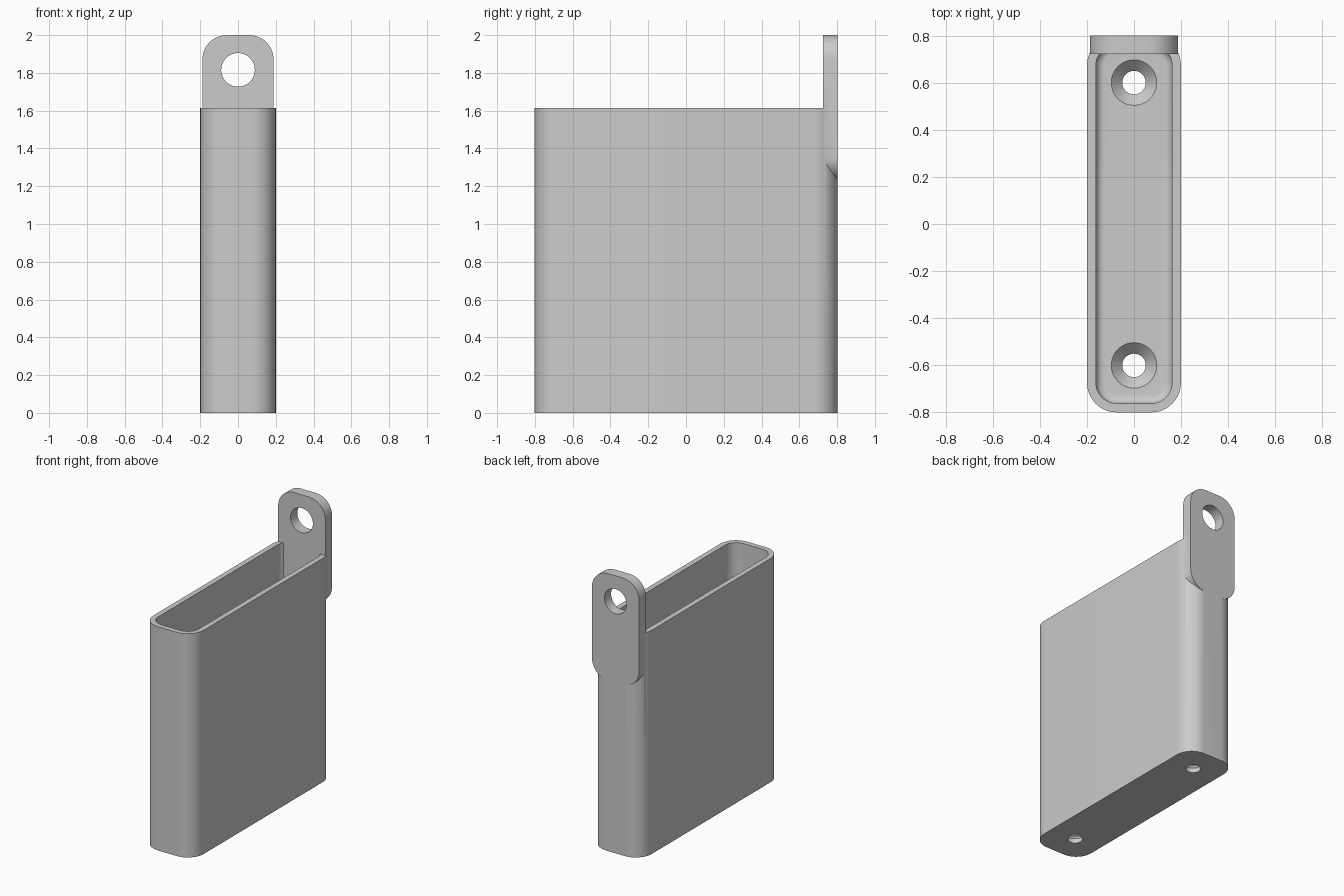
import bpy
import bmesh
from math import sin, cos, pi, radians
from mathutils import Matrix, Vector

if "Cube" in bpy.data.objects:
    bpy.data.objects.remove(bpy.data.objects["Cube"], do_unlink=True)

GREY = (0.6, 0.6, 0.6, 1.0)
grey = bpy.data.materials.new("plain grey")
grey.use_nodes = True
grey.diffuse_color = GREY
grey.node_tree.nodes["Principled BSDF"].inputs["Base Color"].default_value = GREY


def rounded_rect(hx, hy, r, z, steps=12):
    """Counter-clockwise rounded rectangle outline at height z."""
    pts = []
    for q, (sx, sy) in enumerate([(1, 1), (-1, 1), (-1, -1), (1, -1)]):
        for i in range(steps + 1):
            a = (q + i / steps) * pi / 2
            pts.append(Vector((sx * (hx - r) + r * cos(a), sy * (hy - r) + r * sin(a), z)))
    return pts


def circle(r, z, n=48):
    return [Vector((r * cos(2 * pi * i / n), r * sin(2 * pi * i / n), z)) for i in range(n)]


def loft(name, outlines, matrix=Matrix()):
    """Closed solid skinned through a stack of outlines."""
    bm = bmesh.new()
    rings = [[bm.verts.new(matrix @ p) for p in o] for o in outlines]
    for low, high in zip(rings, rings[1:]):
        n = len(low)
        for i in range(n):
            j = (i + 1) % n
            bm.faces.new((low[i], low[j], high[j], high[i]))
    bm.faces.new(rings[0][::-1])
    bm.faces.new(rings[-1])
    bmesh.ops.recalc_face_normals(bm, faces=bm.faces)
    mesh = bpy.data.meshes.new(name)
    bm.to_mesh(mesh)
    bm.free()
    mesh.materials.append(grey)
    obj = bpy.data.objects.new(name, mesh)
    bpy.context.collection.objects.link(obj)
    return obj


def activate(obj):
    bpy.ops.object.select_all(action='DESELECT')
    obj.select_set(True)
    bpy.context.view_layer.objects.active = obj


def combine(obj, other, operation):
    """Apply a boolean and drop the helper object."""
    other.hide_render = True
    mod = obj.modifiers.new("combine", 'BOOLEAN')
    mod.operation = operation
    mod.solver = 'EXACT'
    mod.object = other
    activate(obj)
    bpy.ops.object.modifier_apply(modifier=mod.name)
    bpy.data.objects.remove(other, do_unlink=True)


HX, HY, TOP, CORNER = 0.2, 0.803, 1.613, 0.125
WALL, FLOOR, FILLET = 0.038, 0.08, 0.035

# Open box with a filleted floor
outlines = [rounded_rect(HX, HY, CORNER, 0), rounded_rect(HX, HY, CORNER, TOP),
            rounded_rect(HX - WALL, HY - WALL, CORNER - WALL, TOP)]
for k in range(7):
    a = k / 6 * pi / 2
    d = WALL + FILLET * (1 - cos(a))
    outlines.append(rounded_rect(HX - d, HY - d, CORNER - d, FLOOR + FILLET * (1 - sin(a))))
holder = loft("holder_box", outlines)

# Two countersunk screw holes in the floor
for side in (-1, 1):
    profile = [(0.05, -0.1), (0.05, FLOOR - 0.047), (0.097, FLOOR), (0.097, FLOOR + 0.05)]
    cutter = loft("screw_hole_cutter", [circle(r, z) for r, z in profile],
                  Matrix.Translation((0, side * 0.603, 0)))
    combine(holder, cutter, 'DIFFERENCE')

# Hanging tab on the back, with its hole
upright = Matrix.Rotation(radians(90), 4, 'X')
low, high = 1.23, 2.0
place = Matrix.Translation((0, HY, (low + high) / 2)) @ upright
tab = loft("hanging_tab", [rounded_rect(0.188, (high - low) / 2, 0.128, z) for z in (0, 0.077)], place)
cutter = loft("tab_hole_cutter", [circle(0.089, z) for z in (-0.1, 0.2)],
              Matrix.Translation((0, HY, 1.816)) @ upright)
combine(tab, cutter, 'DIFFERENCE')
combine(holder, tab, 'UNION')
holder.name = "wall_holder"

activate(holder)
bpy.ops.object.shade_smooth_by_angle(angle=radians(30))
